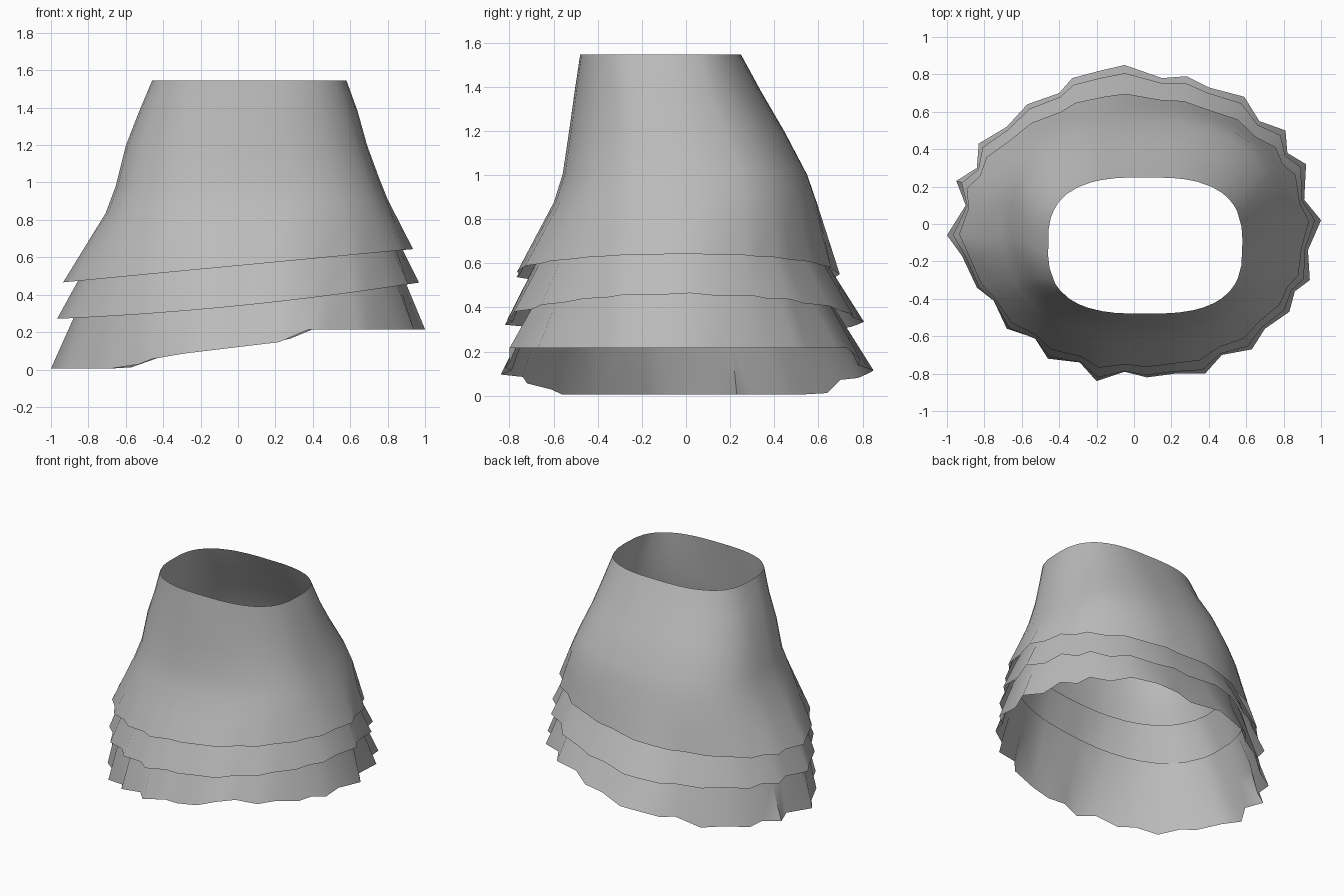
import bpy, bmesh, math

cube = bpy.data.objects.get("Cube")
if cube:
    bpy.data.objects.remove(cube, do_unlink=True)

fabric = bpy.data.materials.new("grey_fabric")
fabric.use_nodes = True
GREY = (0.5, 0.5, 0.5, 1)
fabric.diffuse_color = GREY
fabric.node_tree.nodes["Principled BSDF"].inputs["Base Color"].default_value = GREY

# Zigzag pleat outline of the hem, counter-clockwise from the left side
PLEATS = [(1, .02), (.91, .13), (.92, .32), (.82, .38), (.81, .5), (.67, .55),
          (.59, .68), (.4, .73), (.28, .79), (.15, .78), (-.05, .85), (-.18, .82),
          (-.33, .78), (-.4, .7), (-.57, .64), (-.68, .52), (-.83, .43), (-.84, .3),
          (-.95, .23), (-.9, .1), (-1, -.06), (-.92, -.17), (-.84, -.34), (-.75, -.41),
          (-.68, -.56), (-.53, -.61), (-.46, -.72), (-.29, -.74), (-.2, -.84), (-.05, -.79),
          (.07, -.82), (.22, -.8), (.38, -.8), (.47, -.7), (.63, -.67), (.7, -.56),
          (.83, -.47), (.86, -.36), (.94, -.3), (.93, -.14)]


def oval(x0, x1, y0, y1, z, tilt=0.0, power=2.4):
    """Smooth rounded ring inside the given bounds, tilted along x."""
    ring = []
    for px, py in PLEATS:
        a = math.atan2(py / .84, px)
        c, s = math.cos(a), math.sin(a)
        x = (x0 + x1) / 2 + (x1 - x0) / 2 * math.copysign(abs(c) ** (2 / power), c)
        y = (y0 + y1) / 2 + (y1 - y0) / 2 * math.copysign(abs(s) ** (2 / power), s)
        ring.append((x, y, z + tilt * x))
    return ring


def hem(sx, front, back, depth, height):
    """Pleated ring; depth scales the zigzag, height is a function of x."""
    ring = []
    for px, py in PLEATS:
        # Pull each point towards the mean oval of the outline
        k = depth + (1 - depth) / math.hypot(px / .95, py / .81)
        x, y = px * k * sx, py * k * (back if py > 0 else front)
        ring.append((x, y, height(x)))
    return ring


def mix(a, b, t):
    return [tuple(u + (v - u) * t for u, v in zip(p, q)) for p, q in zip(a, b)]


def loft(name, rings):
    bm = bmesh.new()
    loops = [[bm.verts.new(p) for p in ring] for ring in rings]
    n = len(PLEATS)
    for low, high in zip(loops, loops[1:]):
        for i in range(n):
            j = (i + 1) % n
            bm.faces.new((low[i], low[j], high[j], high[i]))
    mesh = bpy.data.meshes.new(name)
    bm.to_mesh(mesh)
    bm.free()
    mesh.materials.append(fabric)
    obj = bpy.data.objects.new(name, mesh)
    bpy.context.collection.objects.link(obj)
    bpy.ops.object.select_all(action='DESELECT')
    obj.select_set(True)
    bpy.context.view_layer.objects.active = obj
    bpy.ops.object.shade_smooth_by_angle(angle=math.radians(60))


def bottom_height(x):
    if x > .25:
        return min(.215, .15 + (x - .25) * .5)
    return max(.01, .12 + .12 * x) if x > -.45 else max(.005, .06 + (x + .45) * .4)


# Main skirt: waist to the first pleated hem
top_hem = hem(.96, .94, .84, .5, lambda x: .555 + .095 * x)
hip = oval(-.71, .80, -.60, .595, .87, .05)
loft("skirt_body", [
    top_hem,
    mix(top_hem, hip, .5),
    hip,
    oval(-.655, .755, -.56, .55, 1.0, .03),
    oval(-.60, .69, -.53, .445, 1.2),
    oval(-.53, .64, -.505, .34, 1.38),
    oval(-.46, .58, -.48, .25, 1.545, 0, 2.8)])

# Middle ruffle, tucked under the body
mid_hem = hem(.98, .99, .96, .75, lambda x: .34 + .1 * x + .03 * x * x)
mid_top = oval(-.71, .78, -.58, .52, .79, .07)
loft("middle_ruffle", [mid_hem, mix(mid_hem, mid_top, .5), mid_top])

# Bottom ruffle, tucked under the middle one
low_hem = hem(1, 1, 1, 1, bottom_height)
low_top = oval(-.79, .83, -.63, .58, .55, .09)
loft("bottom_ruffle", [low_hem, mix(low_hem, low_top, .5), low_top])
